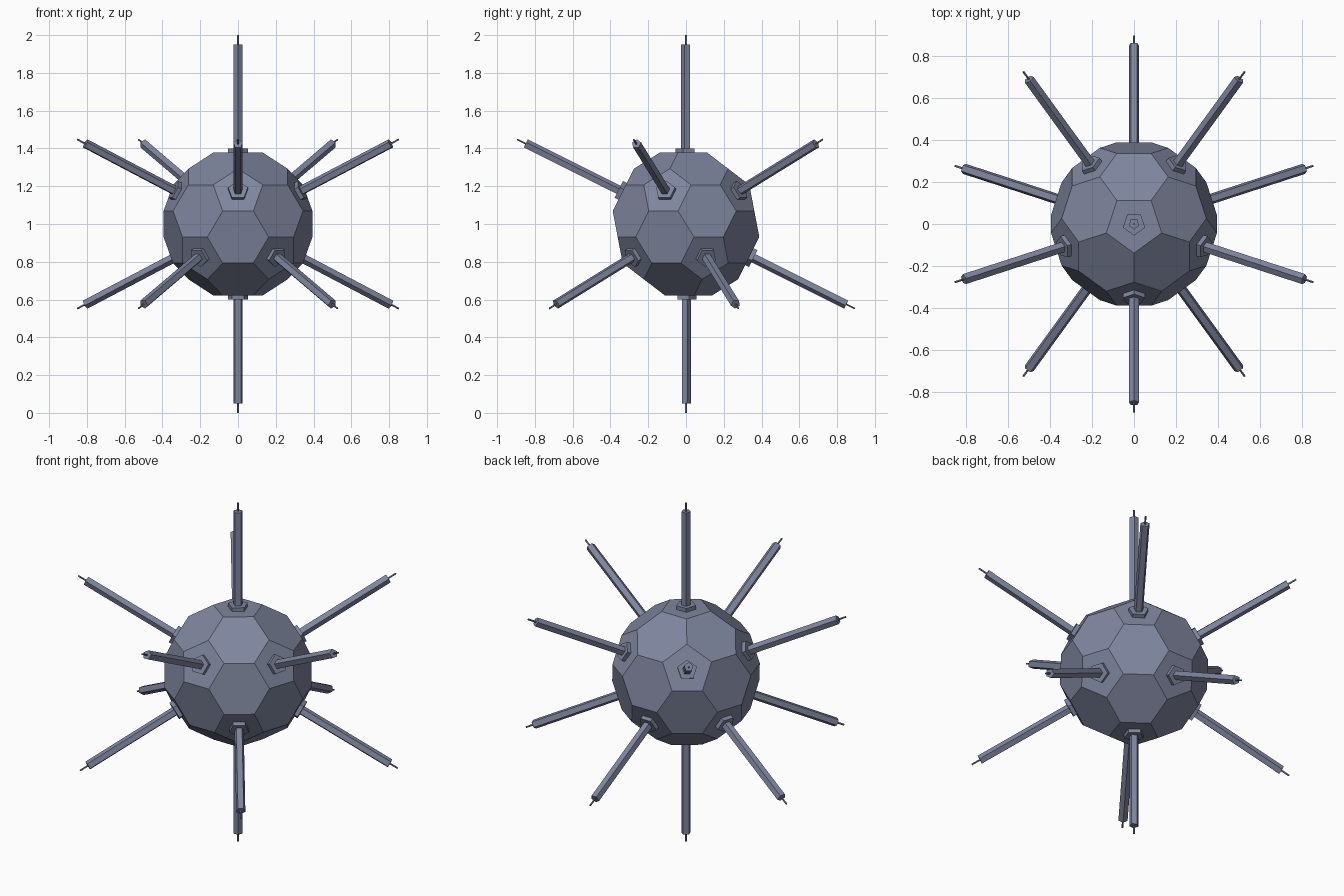
import bpy, bmesh, math
from mathutils import Vector, Matrix

if "Cube" in bpy.data.objects:
    bpy.data.objects.remove(bpy.data.objects["Cube"])

CENTRE = Vector((0, 0, 1))
FACE_DIST = 0.378      # centre to pentagon faces

mat = bpy.data.materials.new("slate blue grey")
mat.diffuse_color = (0.21, 0.235, 0.34, 1)
mat.use_nodes = True
mat.node_tree.nodes["Principled BSDF"].inputs["Base Color"].default_value = mat.diffuse_color


def add_object(name, mesh, matrix):
    obj = bpy.data.objects.new(name, mesh)
    obj.matrix_world = matrix
    bpy.context.collection.objects.link(obj)
    return obj


def finish(bm, name):
    bmesh.ops.recalc_face_normals(bm, faces=bm.faces)
    mesh = bpy.data.meshes.new(name)
    bm.to_mesh(mesh)
    bm.free()
    mesh.materials.append(mat)
    return mesh


# The twelve icosahedron directions: two poles and two staggered rings
zr, rr = 1 / math.sqrt(5), 2 / math.sqrt(5)
dirs = [Vector((0, 0, 1)), Vector((0, 0, -1))]
for k in range(5):
    for start, z in ((-90, zr), (-54, -zr)):
        a = math.radians(start + 72 * k)
        dirs.append(Vector((rr * math.cos(a), rr * math.sin(a), z)))


def neighbours(d):
    return [e for e in dirs if 0.3 < d.dot(e) < 0.6]


# Body: truncated icosahedron, hull of the points a third along each edge
scale = FACE_DIST / ((2 + zr) / 3)
bm = bmesh.new()
for d in dirs:
    for e in neighbours(d):
        bm.verts.new((d * 2 + e) / 3 * scale)
bmesh.ops.convex_hull(bm, input=bm.verts)
bmesh.ops.dissolve_limit(bm, angle_limit=math.radians(2),
                         verts=bm.verts, edges=bm.edges)
add_object("body", finish(bm, "body"), Matrix.Translation(CENTRE))


def prism(name, radius, low, high):
    """Five-sided prism along z with one corner on +x."""
    bm = bmesh.new()
    rings = []
    for h in (low, high):
        rings.append([bm.verts.new((radius * math.cos(math.tau * i / 5),
                                    radius * math.sin(math.tau * i / 5), h))
                      for i in range(5)])
    for ring in rings:
        bm.faces.new(ring)
    for i in range(5):
        j = (i + 1) % 5
        bm.faces.new((rings[0][i], rings[0][j], rings[1][j], rings[1][i]))
    return finish(bm, name)


# Spike parts: base plate, rod and needle tip
parts = [prism("base_plate", 0.055, 0.365, 0.40),
         prism("rod", 0.026, 0.39, 0.95),
         prism("needle_tip", 0.005, 0.94, 1.0)]

# One spike on every pentagon, its corners lined up with the face corners
for n, d in enumerate(dirs, 1):
    e = neighbours(d)[0]
    x = (e - d * d.dot(e)).normalized()
    y = d.cross(x)
    rot = Matrix((x, y, d)).transposed().to_4x4()
    for mesh in parts:
        add_object(f"{mesh.name}_{n}", mesh, Matrix.Translation(CENTRE) @ rot)
